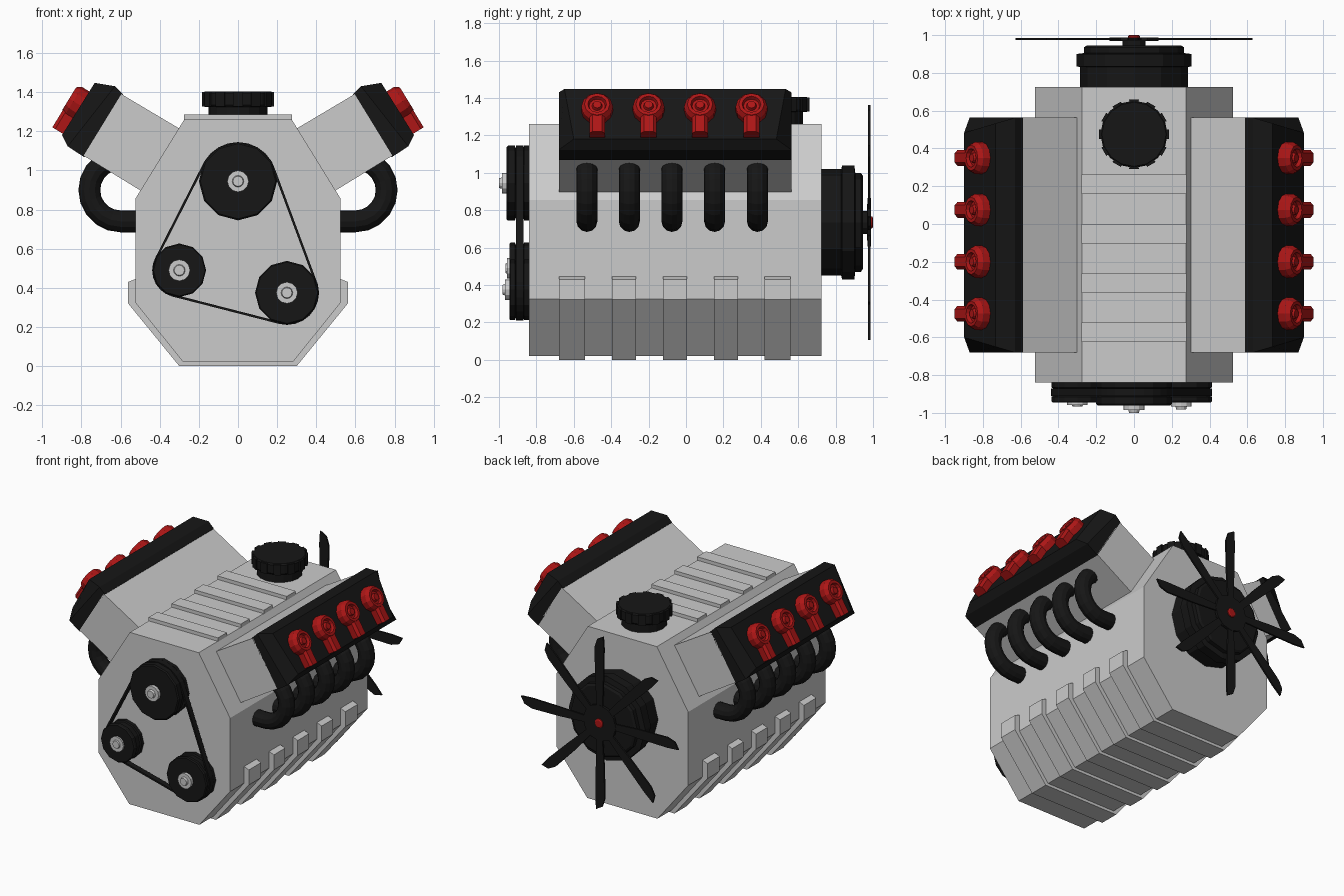
import bpy, bmesh, math
from math import sin, cos, pi, radians
from mathutils import Vector
from mathutils.geometry import convex_hull_2d

if "Cube" in bpy.data.objects:
    bpy.data.objects.remove(bpy.data.objects["Cube"])


def material(name, rgb):
    m = bpy.data.materials.new(name)
    m.diffuse_color = (*rgb, 1)
    m.use_nodes = True
    m.node_tree.nodes["Principled BSDF"].inputs["Base Color"].default_value = m.diffuse_color
    return m


BLACK = material("black_rubber", (0.008, 0.008, 0.008))
RED = material("red_plastic", (0.42, 0.008, 0.008))


def loft(bm, rings):
    """Join equal-length point rings into a capped solid."""
    vs = [[bm.verts.new(p) for p in r] for r in rings]
    n = len(vs[0])
    for a, b in zip(vs, vs[1:]):
        for i in range(n):
            j = (i + 1) % n
            bm.faces.new((a[i], a[j], b[j], b[i]))
    bm.faces.new(vs[0])
    bm.faces.new(vs[-1])


def part(name, solids, mat=None):
    """One object made from a list of lofted solids."""
    bm = bmesh.new()
    for rings in solids:
        loft(bm, rings)
    bmesh.ops.recalc_face_normals(bm, faces=bm.faces)
    me = bpy.data.meshes.new(name)
    bm.to_mesh(me)
    bm.free()
    ob = bpy.data.objects.new(name, me)
    bpy.context.collection.objects.link(ob)
    if mat:
        me.materials.append(mat)
    return ob


def prism(profile, y0, y1):
    return [[(x, y, z) for x, z in profile] for y in (y0, y1)]


def lathe_y(x, z, steps, n=12):
    """Rings of (y, radius) around an axis along y."""
    return [[(x + r * sin(2 * pi * i / n), y, z + r * cos(2 * pi * i / n)) for i in range(n)]
            for y, r in steps]


def lathe_z(x, y, steps, n=16):
    return [[(x + r * sin(2 * pi * i / n), y + r * cos(2 * pi * i / n), z) for i in range(n)]
            for z, r in steps]


# Block
half = [(0.28, 0.02), (0.525, 0.325), (0.525, 0.855), (0.275, 1.26)]
part("engine_block", [prism(half + [(-x, z) for x, z in half[::-1]], -0.84, 0.725)])

# Straps wrapping the sump, and ribs on top
half = [(0.30, 0.0), (0.563, 0.322), (0.563, 0.43), (0.52, 0.447)]
strap = half + [(-x, z) for x, z in half[::-1]]
part("sump_straps", [prism(strap, a, b) for a, b in
     ((-0.68, -0.54), (-0.395, -0.267), (-0.123, 0.005), (0.15, 0.277), (0.42, 0.56))])
rib = [(-0.277, 1.25), (0.277, 1.25), (0.277, 1.285), (-0.277, 1.285)]
part("top_ribs", [prism(rib, y, y + 0.102) for y in (-0.624, -0.364, -0.102, 0.16)])

# Cylinder banks, tilted; u runs outward along the bank, v across it
C, S = cos(radians(31.5)), sin(radians(31.5))


def tilt(side, u, v, y):
    return (side * (u * C - v * S), y, u * S + v * C)


PLUG_Y = (-0.475, -0.2, 0.075, 0.35)
PIPE_Y = (-0.53, -0.303, -0.075, 0.153, 0.382)
for side, tag in ((1, "right"), (-1, "left")):
    def rect(u0, u1, v0, v1, ins0=0, ins1=0):
        a, b = -0.68, 0.563
        return [tilt(side, u0, v0, a + ins0), tilt(side, u1, v1, a + ins1),
                tilt(side, u1, v1, b - ins1), tilt(side, u0, v0, b - ins0)]

    part(f"cylinder_head_{tag}", [[rect(0.8, 0.8, 0.505, 0.88), rect(1.235, 1.235, 0.505, 0.874)]])
    part(f"valve_cover_{tag}", [[rect(1.227, 1.227, 0.500, 0.878),
                                 rect(1.329, 1.284, 0.503, 0.891),
                                 rect(1.384, 1.381, 0.537, 0.852, 0.08, 0.03)]], BLACK)

    # Plug caps: stepped disc with a boot pointing down
    caps = []
    for y in PLUG_Y:
        caps.append([[tilt(side, u, 0.715 + r * cos(2 * pi * i / 12), y + r * sin(2 * pi * i / 12))
                      for i in range(12)]
                     for u, r in ((1.37, 0.085), (1.425, 0.085), (1.45, 0.068), (1.45, 0.05),
                                  (1.43, 0.043), (1.43, 0.028), (1.447, 0.022))])
        caps.append([[tilt(side, u, v, y + d) for u, d in
                      ((1.37, -0.042), (1.43, -0.042), (1.447, -0.025),
                       (1.447, 0.025), (1.43, 0.042), (1.37, 0.042))]
                     for v in (0.545, 0.66)])
    part(f"plug_caps_{tag}", caps, RED)

    # Curved exhaust pipes from head to block
    pipes = []
    for y in PIPE_Y:
        path = [(0.60, 0.90, radians(a)) for a in range(72, -91, -18)] + [(0.50, 0.90, -pi / 2)]
        pipes.append([[(side * (cx + (0.16 + 0.056 * cos(t)) * cos(a)), y + 0.056 * sin(t),
                        cz + (0.16 + 0.056 * cos(t)) * sin(a))
                       for t in [2 * pi * k / 12 for k in range(12)]] for cx, cz, a in path])
    part(f"exhaust_pipes_{tag}", pipes, BLACK)

# Front pulleys with grooves, grey hubs and a belt
PULLEYS = (("top", 0, 0.945, 0.2, -0.96, -1.0), ("left", -0.3, 0.49, 0.137, -0.945, -0.965),
           ("right", 0.25, 0.375, 0.163, -0.945, -0.982))
outline = []
for tag, x, z, r, y, tip in PULLEYS:
    part(f"pulley_{tag}", [lathe_y(x, z, ((-0.83, r), (-0.865, r), (-0.87, r * 0.93), (-0.91, r * 0.93),
                                          (-0.915, r), (y + 0.008, r), (y, r * 0.96)))], BLACK)
    mid = y + (tip - y) * 0.6
    part(f"pulley_hub_{tag}", [lathe_y(x, z, ((y + 0.01, 0.055), (mid, 0.055), (mid, 0.03),
                                              (tip, 0.026)))])
    outline += [(x + r * 0.97 * sin(k * pi / 12), z + r * 0.97 * cos(k * pi / 12)) for k in range(24)]
loop = [outline[i] for i in convex_hull_2d([Vector(p) for p in outline])]
belt = bpy.data.meshes.new("drive_belt")
n = len(loop)
belt.from_pydata([(x, y, z) for y in (-0.91, -0.87) for x, z in loop], [],
                 [(i, (i + 1) % n, n + (i + 1) % n, n + i) for i in range(n)])
belt.materials.append(BLACK)
ob = bpy.data.objects.new("drive_belt", belt)
bpy.context.collection.objects.link(ob)
mod = ob.modifiers.new("thickness", "SOLIDIFY")
mod.thickness = 0.012
mod.offset = 0

# Rear housing, fan and its cap
FZ = 0.735
part("rear_housing", [lathe_y(0, FZ, ((0.71, 0.285), (0.83, 0.285), (0.835, 0.305), (0.9, 0.305),
                                      (0.905, 0.265), (0.935, 0.265), (0.945, 0.25)))], BLACK)
part("fan_hub", [lathe_y(0, FZ, ((0.93, 0.062), (0.968, 0.062), (0.97, 0.13), (0.988, 0.13)))], BLACK)
blade = [(0.1, -0.022), (0.32, -0.036), (0.54, -0.04), (0.6, -0.02), (0.628, 0.028),
         (0.54, 0.034), (0.32, 0.03), (0.1, 0.022)]
blades = []
for k in range(8):
    a = k * pi / 4
    blades.append(prism([(r * sin(a) - t * cos(a), FZ + r * cos(a) + t * sin(a)) for r, t in blade],
                        0.974, 0.986))
part("fan_blades", blades, BLACK)
part("fan_cap", [lathe_y(0, FZ, ((0.98, 0.032), (0.995, 0.032), (1.0, 0.024)))], RED)

# Oil filler on top, with grip ridges round the cap
part("oil_filler_neck", [lathe_z(0, 0.475, ((1.25, 0.15), (1.34, 0.15)))], BLACK)
part("oil_filler_cap", [lathe_z(0, 0.475, ((1.325, 0.17), (1.335, 0.178), (1.395, 0.178), (1.405, 0.17)))]
     + [[[(q * sin(a + d), 0.475 + q * cos(a + d), z)
          for q, d in ((0.16, -0.14), (0.186, -0.14), (0.186, 0.14), (0.16, 0.14))]
         for z in (1.328, 1.402)] for a in [k * pi / 6 for k in range(12)]], BLACK)
